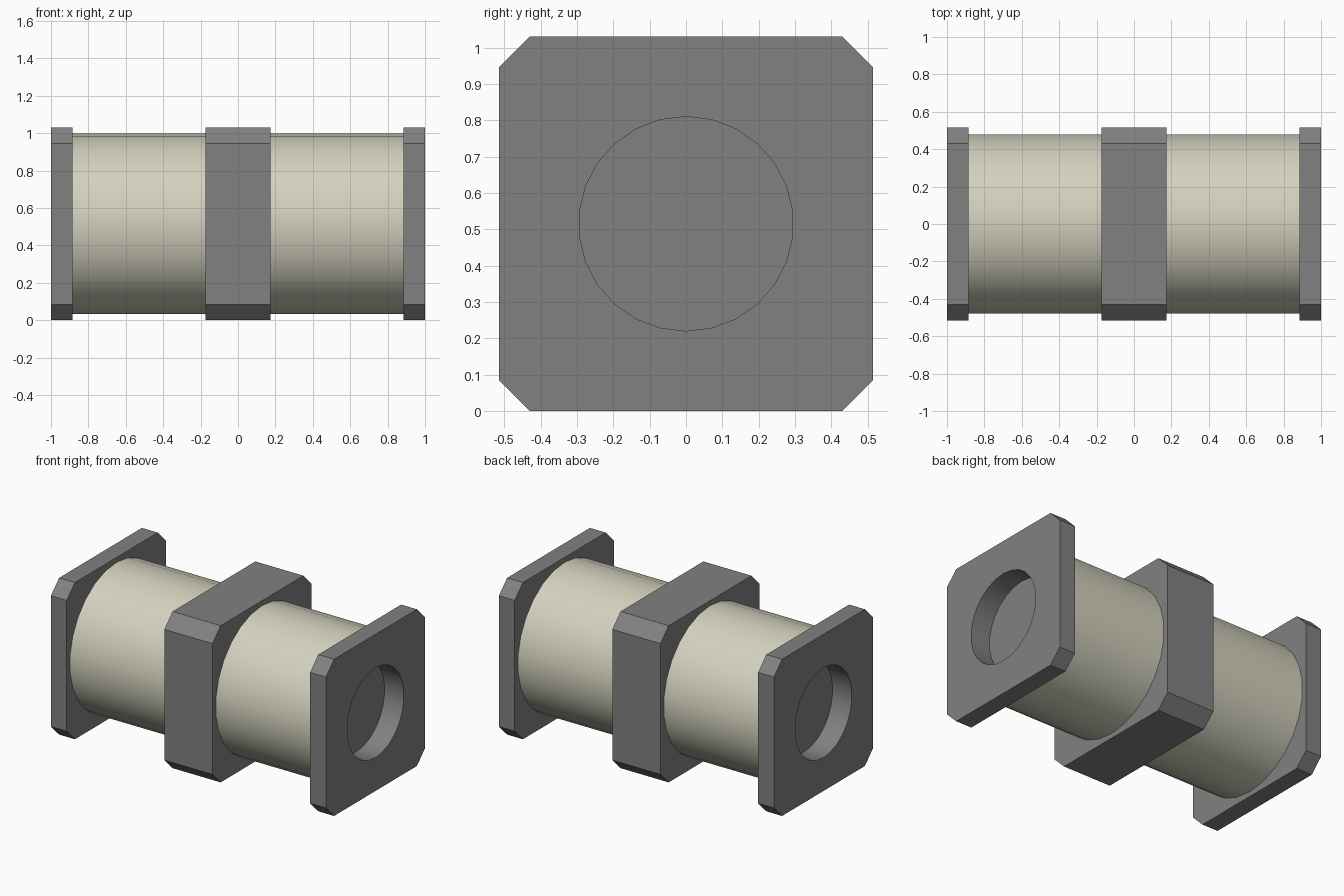
import bpy, bmesh, math

if "Cube" in bpy.data.objects:
    bpy.data.objects.remove(bpy.data.objects["Cube"])

HALF, CHAMFER, CENTRE = 0.515, 0.085, 0.515
SIDES = 26


def material(name, rgb):
    m = bpy.data.materials.new(name)
    m.use_nodes = True
    m.diffuse_color = (*rgb, 1)
    m.node_tree.nodes["Principled BSDF"].inputs["Base Color"].default_value = (*rgb, 1)
    return m


grey = material("grey metal", (0.22, 0.22, 0.22))
cream = material("cream tube", (0.65, 0.635, 0.51))


def octagon():
    a, b = HALF, HALF - CHAMFER
    return [(a, -b), (a, b), (b, a), (-b, a), (-a, b), (-a, -b), (-b, -a), (b, -a)]


def circle(r):
    return [(r * math.sin(2 * math.pi * i / SIDES), r * math.cos(2 * math.pi * i / SIDES))
            for i in range(SIDES)]


def loop(bm, pts, x):
    return [bm.verts.new((x, y, z + CENTRE)) for y, z in pts]


def wall(bm, a, b):
    n = len(a)
    for i in range(n):
        bm.faces.new((a[i], a[(i + 1) % n], b[(i + 1) % n], b[i]))


def ring_face(bm, outer, inner):
    # flat face between an outline and a round hole
    edges = []
    for vs in (outer, inner):
        for i in range(len(vs)):
            e = bm.edges.get((vs[i - 1], vs[i])) or bm.edges.new((vs[i - 1], vs[i]))
            edges.append(e)
    bmesh.ops.triangle_fill(bm, use_beauty=True, use_dissolve=False, edges=edges)


def finish(bm, name, mat, smooth):
    bmesh.ops.recalc_face_normals(bm, faces=bm.faces[:])
    me = bpy.data.meshes.new(name)
    bm.to_mesh(me)
    bm.free()
    me.materials.append(mat)
    ob = bpy.data.objects.new(name, me)
    bpy.context.collection.objects.link(ob)
    if smooth:
        bpy.ops.object.select_all(action='DESELECT')
        ob.select_set(True)
        bpy.context.view_layer.objects.active = ob
        bpy.ops.object.shade_smooth_by_angle(angle=math.radians(30))
    return ob


# Central block
bm = bmesh.new()
a, b = loop(bm, octagon(), -0.175), loop(bm, octagon(), 0.175)
wall(bm, a, b)
bm.faces.new(a)
bm.faces.new(b)
finish(bm, "centre_block", grey, False)

for s, side in ((1, "left"), (-1, "right")):
    # End plate with a round recess, whose cup reaches into the tube
    bm = bmesh.new()
    front, back = loop(bm, octagon(), s), loop(bm, octagon(), s * 0.885)
    rim, floor = loop(bm, circle(0.295), s), loop(bm, circle(0.295), s * 0.86)
    boss, cap = loop(bm, circle(0.33), s * 0.885), loop(bm, circle(0.33), s * 0.84)
    wall(bm, front, back)
    wall(bm, rim, floor)
    wall(bm, boss, cap)
    bm.faces.new(floor)
    bm.faces.new(cap)
    ring_face(bm, front, rim)
    ring_face(bm, back, boss)
    finish(bm, side + "_end_plate", grey, True)

    # Tube between the central block and the end plate
    bm = bmesh.new()
    wall(bm, loop(bm, circle(0.483), s * 0.175), loop(bm, circle(0.483), s * 0.885))
    tube = finish(bm, side + "_tube", cream, True)
    # keep the open tube's faces pointing outwards
    p = tube.data.polygons[0]
    if p.normal.y * p.center.y + p.normal.z * (p.center.z - CENTRE) < 0:
        tube.data.flip_normals()
